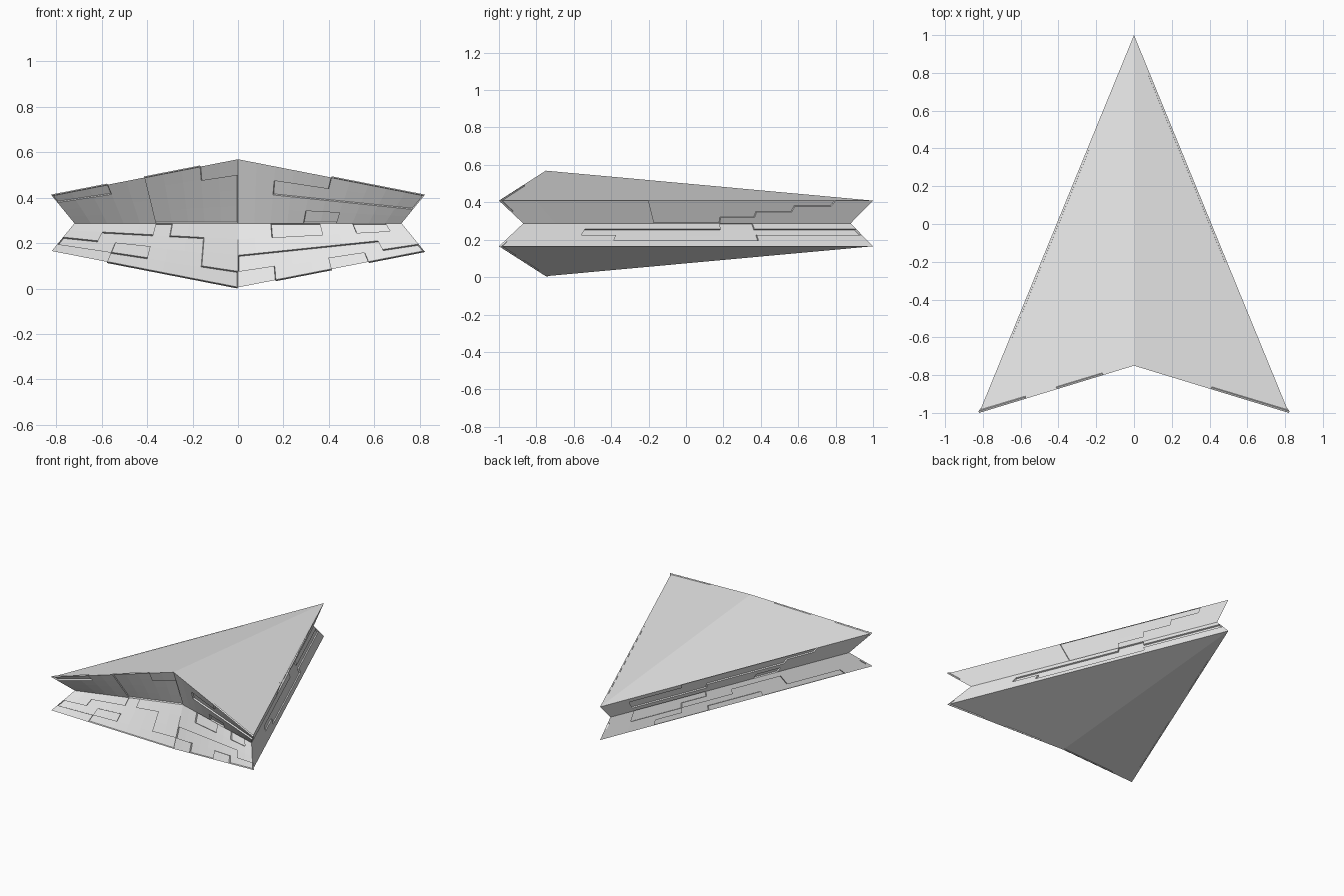
import bpy
import bmesh
from mathutils import Vector

cube = bpy.data.objects.get("Cube")
if cube:
    bpy.data.objects.remove(cube, do_unlink=True)

grey = bpy.data.materials.new("pale grey hull")
colour = (0.8, 0.8, 0.8, 1)
grey.diffuse_color = colour
grey.use_nodes = True
grey.node_tree.nodes["Principled BSDF"].inputs["Base Color"].default_value = colour

MID = 0.287      # height of the pinched waist
RIM = 0.122      # rim height above or below the waist
PEAK = 0.282     # ridge peak above or below the waist
DEPTH = 0.011    # depth of the sunken panels

# Panel maps: rows run from rim to waist, "#" is sunken
UPPER = {
    "rear_left": [".....#####", "..########", "..........", "....##...."],
    "rear_right": ["..###..###", "#####.....", "#####.....", "#####....."],
    "side_left": ["....#####.", "....####..", "....###...", "....##...."],
    "side_right": ["..#####...", "...######.", "......###.", "...#......"],
}
LOWER = {
    "rear_left": ["..###..###", "########..", "..........", "..###..##."],
    "rear_right": ["#######...", "..###..###", "..######..", "....#....."],
    "side_left": ["..........", "...####...", "..########", "......#..."],
    "side_right": [".###..##..", "...####...", "...##..##.", "......###."],
}


def add_wall(bm, corners, rows, inside):
    """Sloped wall between rim and waist, with sunken panels."""
    a, b, c, d = corners
    normal = (b - a + c - d).cross(d - a + c - b).normalized()
    facing_in = normal.dot(inside - (a + b + c + d) / 4) > 0
    inward = normal if facing_in else -normal
    nv, nu = len(rows), len(rows[0])

    def point(i, j, sunk):
        p = a.lerp(b, i / nu).lerp(d.lerp(c, i / nu), j / nv)
        return p + inward * DEPTH * sunk

    def is_sunk(i, j):
        return 0 <= i < nu and 0 <= j < nv and rows[j][i] == "#"

    def face(points):
        if facing_in:
            points = points[::-1]
        bm.faces.new([bm.verts.new(p) for p in points])

    for j in range(nv):
        for i in range(nu):
            sunk = is_sunk(i, j)
            ring = [(i, j), (i + 1, j), (i + 1, j + 1), (i, j + 1)]
            face([point(*q, sunk) for q in ring])
            if not sunk:
                continue
            sides = [(i, j - 1), (i + 1, j), (i, j + 1), (i - 1, j)]
            for k, side in enumerate(sides):
                if not is_sunk(*side):
                    p, q = ring[k], ring[(k + 1) % 4]
                    face([point(*q, 1), point(*p, 1), point(*p, 0), point(*q, 0)])


def add_hull(name, up, panels):
    """Arrowhead half hull: two ridge facets and four panelled walls."""
    bm = bmesh.new()
    rim_z = MID + up * RIM
    nose = Vector((0, 1, rim_z))
    peak = Vector((0, -0.75, MID + up * PEAK))
    nose_in = Vector((0, 0.88, MID))
    notch_in = Vector((0, -0.64, MID))
    inside = Vector((0, -0.3, rim_z))
    for label, sx in (("left", 1), ("right", -1)):
        tip = Vector((sx * 0.82, -1, rim_z))
        tip_in = Vector((sx * 0.72, -0.87, MID))
        cap = [peak, tip, nose]
        if sx * up < 0:
            cap.reverse()
        bm.faces.new([bm.verts.new(p) for p in cap])
        add_wall(bm, (peak, tip, tip_in, notch_in), panels["rear_" + label], inside)
        add_wall(bm, (tip, nose, nose_in, tip_in), panels["side_" + label], inside)
    bmesh.ops.remove_doubles(bm, verts=bm.verts, dist=0.0001)
    mesh = bpy.data.meshes.new(name)
    bm.to_mesh(mesh)
    bm.free()
    mesh.materials.append(grey)
    obj = bpy.data.objects.new(name, mesh)
    bpy.context.collection.objects.link(obj)


add_hull("upper_hull", 1, UPPER)
add_hull("lower_hull", -1, LOWER)
